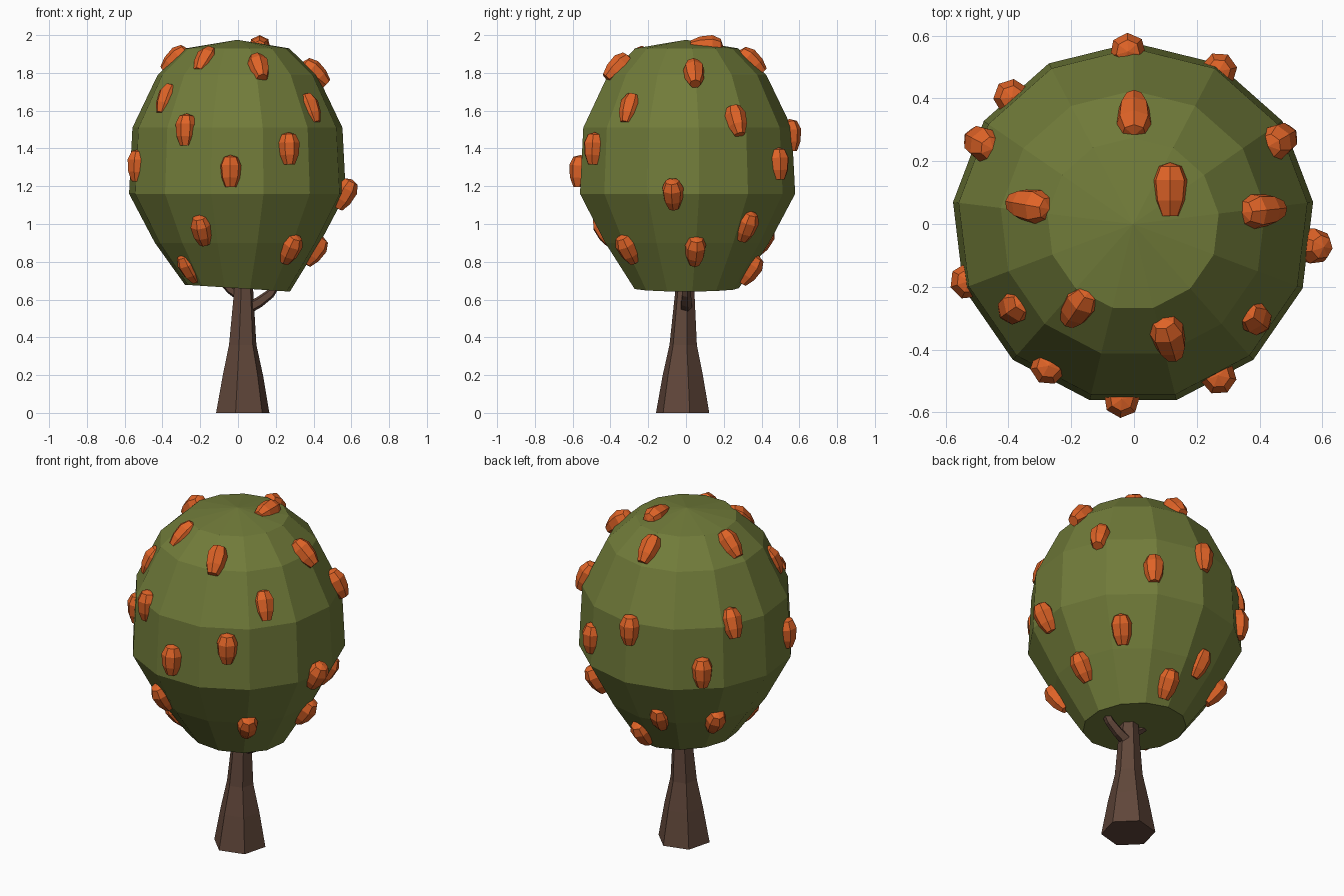
import bpy, bmesh
from math import cos, sin, pi, radians
from mathutils import Vector, Matrix

cube = bpy.data.objects.get("Cube")
if cube:
    bpy.data.objects.remove(cube, do_unlink=True)


def material(name, rgb):
    m = bpy.data.materials.new(name)
    m.use_nodes = True
    m.diffuse_color = (*rgb, 1)
    bsdf = next(n for n in m.node_tree.nodes if n.type == 'BSDF_PRINCIPLED')
    bsdf.inputs["Base Color"].default_value = (*rgb, 1)
    return m


LEAF = material("leaf_green", (0.165, 0.2, 0.042))
BARK = material("bark_brown", (0.118, 0.062, 0.042))
FRUIT = material("fruit_orange", (0.74, 0.125, 0.02))


def ring(center, radius, sides, phase=0.0, u=Vector((1, 0, 0)), v=Vector((0, 1, 0))):
    angles = [phase + 2 * pi * i / sides for i in range(sides)]
    return [Vector(center) + radius * (cos(a) * u + sin(a) * v) for a in angles]


def loft(name, rings, mat):
    """Skin a list of point rings and close both ends."""
    bm = bmesh.new()
    loops = [[bm.verts.new(p) for p in r] for r in rings]
    n = len(loops[0])
    for a, b in zip(loops, loops[1:]):
        for i in range(n):
            j = (i + 1) % n
            bm.faces.new((a[i], a[j], b[j], b[i]))
    bm.faces.new(loops[0][::-1])
    # Top end: shallow point
    if len(rings[-1]) == n:
        bm.faces.new(loops[-1])
    bmesh.ops.remove_doubles(bm, verts=bm.verts, dist=0.0005)
    bmesh.ops.recalc_face_normals(bm, faces=bm.faces)
    mesh = bpy.data.meshes.new(name)
    bm.to_mesh(mesh)
    bm.free()
    mesh.materials.append(mat)
    obj = bpy.data.objects.new(name, mesh)
    bpy.context.scene.collection.objects.link(obj)
    return obj


# Crown: faceted egg with a slightly tilted underside
PROFILE = [(0.28, 0.66), (0.44, 0.9), (0.578, 1.16), (0.56, 1.51),
           (0.425, 1.79), (0.275, 1.93), (0.001, 1.975)]
SIDES = 13
crown_rings = [ring((-0.003, 0, z), r, SIDES, pi / 2) for r, z in PROFILE]
for p in crown_rings[0]:
    p.z -= 0.065 * p.x
loft("crown", crown_rings, LEAF)

# Trunk: six-sided, flared at the foot
trunk = [(0, 0.025, -0.018, 0.146), (0.2, 0.026, -0.017, 0.11),
         (0.36, 0.025, -0.015, 0.075), (0.65, 0.03, -0.006, 0.052),
         (0.74, 0.03, -0.004, 0.048)]
loft("trunk", [ring((x, y, z), r, 6, radians(15)) for z, x, y, r in trunk], BARK)


# Branches: short tapering tubes reaching into the crown
def branch(name, points, r0, r1):
    pts = [Vector(p) for p in points]
    rings = []
    for i, p in enumerate(pts):
        d = (pts[min(i + 1, len(pts) - 1)] - pts[max(i - 1, 0)]).normalized()
        u = Vector((0, 1, 0))
        radius = r0 + (r1 - r0) * i / (len(pts) - 1)
        rings.append(ring(p, radius, 5, 0, u, d.cross(u)))
    loft(name, rings, BARK)


branch("left_branch", [(0.04, 0, 0.55), (0.11, 0, 0.585), (0.17, 0, 0.63), (0.22, 0, 0.71)], 0.034, 0.022)
branch("right_branch", [(0.02, 0, 0.61), (-0.04, 0, 0.65), (-0.1, 0, 0.71)], 0.026, 0.018)

# Fruit: seven-sided barrel with pinched ends
BARREL = [(0.03, -0.085), (0.051, -0.035), (0.058, 0.03), (0.038, 0.074), (0.0001, 0.086)]


def fruit(name, center, axis, normal):
    obj = loft(name, [ring((0, 0, z), r, 7) for r, z in BARREL], FRUIT)
    rot = Matrix((normal, axis.cross(normal), axis)).transposed().to_4x4()
    obj.matrix_world = Matrix.Translation(center) @ rot


def fruit_on_crown(name, azimuth, z, sink):
    a = radians(azimuth)
    out = Vector((cos(a), sin(a), 0))
    for (r0, z0), (r1, z1) in zip(PROFILE, PROFILE[1:]):
        if z0 <= z <= z1:
            break
    r = (r0 + (r1 - r0) * (z - z0) / (z1 - z0)) * 0.985
    axis = (out * (r1 - r0) + Vector((0, 0, z1 - z0))).normalized()
    normal = (out * (z1 - z0) - Vector((0, 0, r1 - r0))).normalized()
    fruit(name, out * r + Vector((0, 0, z)) - normal * sink, axis, normal)


# Azimuth in degrees and height of each fruit
PROUD = [(266, 1.28), (246, 0.97), (299, 1.4), (312, 0.87), (287, 1.83), (199, 1.31),
         (6, 1.8), (353, 1.16), (170, 1.87), (90, 1.86), (30, 1.55), (61, 1.32),
         (92, 1.47), (152, 1.52), (7, 0.86), (42, 0.99), (82, 0.76), (134, 1.26),
         (146, 0.9)]
SUNKEN = [(239, 1.5), (236, 1.88), (215, 1.67), (322, 1.62), (218, 0.76), (106, 0.91)]
for i, (azimuth, z) in enumerate(PROUD):
    fruit_on_crown(f"fruit_{i + 1}", azimuth, z, 0)
for i, (azimuth, z) in enumerate(SUNKEN):
    fruit_on_crown(f"sunken_fruit_{i + 1}", azimuth, z, 0.02)

# Fruit lying on top of the crown
fruit("top_fruit", Vector((0.115, 0.11, 1.942)), Vector((0, 1, 0)), Vector((0, 0, 1)))
